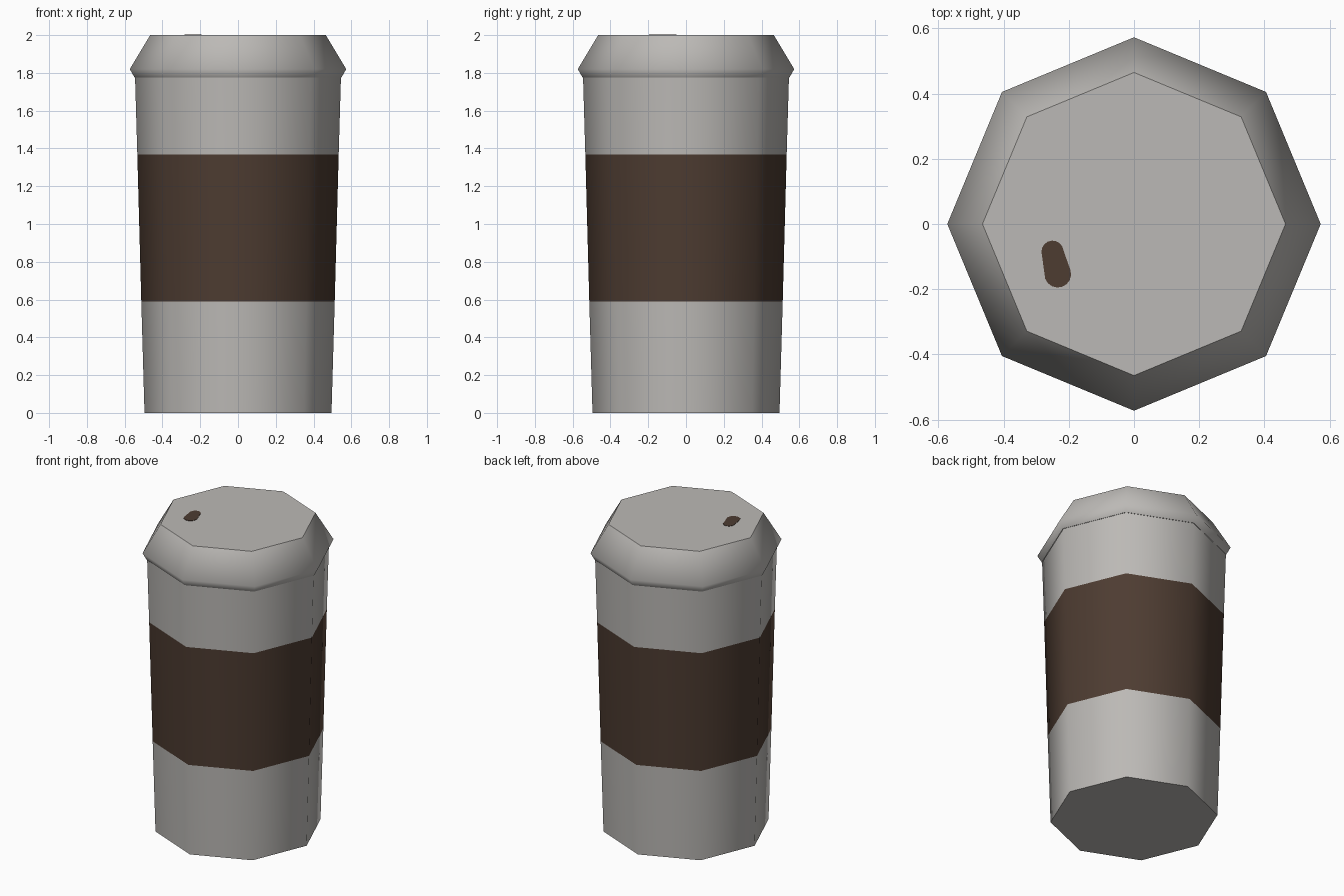
import bpy, bmesh, math

if "Cube" in bpy.data.objects:
    bpy.data.objects.remove(bpy.data.objects["Cube"])

SIDES = 8


def make_material(name, rgb):
    mat = bpy.data.materials.new(name)
    mat.diffuse_color = (*rgb, 1.0)
    mat.use_nodes = True
    mat.node_tree.nodes["Principled BSDF"].inputs["Base Color"].default_value = mat.diffuse_color
    return mat


grey = make_material("light_grey", (0.50, 0.485, 0.465))
brown = make_material("dark_brown", (0.075, 0.045, 0.031))


def lathe(name, profile, mats, bands=(), cap_bottom=False, cap_top=False):
    """Eight-sided turned shape; bands lists the profile segments using mats[1]."""
    bm = bmesh.new()
    rings = []
    for r, z in profile:
        angles = [2 * math.pi * i / SIDES for i in range(SIDES)]
        rings.append([bm.verts.new((r * math.cos(a), r * math.sin(a), z)) for a in angles])
    for k in range(len(rings) - 1):
        low, high = rings[k], rings[k + 1]
        for i in range(SIDES):
            j = (i + 1) % SIDES
            face = bm.faces.new((low[i], low[j], high[j], high[i]))
            face.smooth = True
            face.material_index = 1 if k in bands else 0
    if cap_bottom:
        bm.faces.new(rings[0][::-1])
    if cap_top:
        bm.faces.new(rings[-1])
    # keep the rims of the flat caps crisp
    for e in bm.edges:
        if any(not f.smooth for f in e.link_faces):
            e.smooth = False
    finish(name, bm, mats)


def finish(name, bm, mats):
    mesh = bpy.data.meshes.new(name)
    bm.to_mesh(mesh)
    bm.free()
    for m in mats:
        mesh.materials.append(m)
    bpy.context.collection.objects.link(bpy.data.objects.new(name, mesh))


# Cup body with the sleeve band
lathe("cup_body", [(0.495, 0), (0.512, 0.59), (0.533, 1.367), (0.545, 1.775)],
      [grey, brown], bands=(1,), cap_bottom=True)

# Lid: flared rim, sloped shoulder and flat top
lathe("lid", [(0.547, 1.775), (0.573, 1.82), (0.465, 2.0)], [grey], cap_top=True)

# Drinking hole: bean-shaped thin plate, two round ends with a slight waist
bm = bmesh.new()
outline = []
for cx, cy, r, start in ((-0.250, -0.085, 0.034, 5), (-0.234, -0.154, 0.041, 200)):
    for i in range(9):
        a = math.radians(start + i * 22)
        outline.append((cx + r * math.cos(a), cy + r * math.sin(a)))
face = bm.faces.new([bm.verts.new((x, y, 2.0)) for x, y in outline])
top = bmesh.ops.extrude_face_region(bm, geom=[face])
for v in top["geom"]:
    if isinstance(v, bmesh.types.BMVert):
        v.co.z += 0.002
bmesh.ops.recalc_face_normals(bm, faces=bm.faces)
finish("drinking_hole", bm, [brown])
